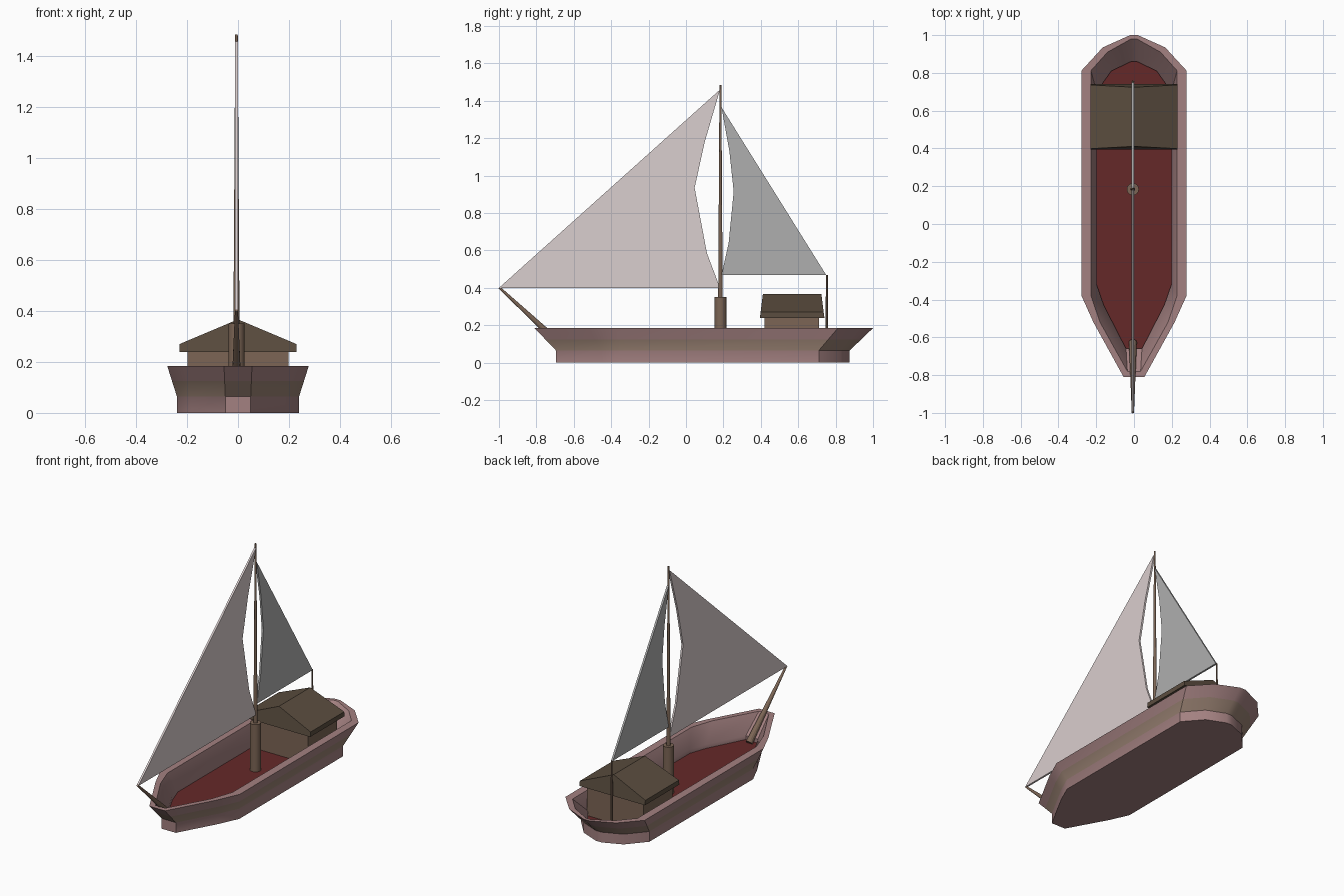
import bpy, bmesh
from mathutils import Vector

if "Cube" in bpy.data.objects:
    bpy.data.objects.remove(bpy.data.objects["Cube"])

CX = -0.006      # rig sits a hair left of centre
FLOOR = 0.05


def material(name, rgb):
    m = bpy.data.materials.new(name)
    m.diffuse_color = (*rgb, 1)
    m.use_nodes = True
    m.node_tree.nodes["Principled BSDF"].inputs["Base Color"].default_value = m.diffuse_color
    return m


PINK = material("hull_pink", (0.37, 0.22, 0.22))
TAN = material("hull_band", (0.31, 0.215, 0.165))
RED = material("deck_red", (0.13, 0.022, 0.022))
WOOD = material("wood", (0.20, 0.13, 0.09))
ROOF = material("roof_brown", (0.105, 0.075, 0.05))
JIB = material("sail_pale", (0.70, 0.62, 0.62))
MAIN = material("sail_grey", (0.43, 0.43, 0.43))


def finish(name, bm, *mats):
    bmesh.ops.recalc_face_normals(bm, faces=bm.faces)
    me = bpy.data.meshes.new(name)
    bm.to_mesh(me)
    bm.free()
    ob = bpy.data.objects.new(name, me)
    bpy.context.collection.objects.link(ob)
    for m in mats:
        me.materials.append(m)
    return ob


def smooth(ob):
    bpy.ops.object.select_all(action='DESELECT')
    ob.select_set(True)
    bpy.context.view_layer.objects.active = ob
    bpy.ops.object.shade_smooth_by_angle(angle=0.52)


def loft(bm, rings, mats=None, cap_start=True, cap_end=True):
    loops = [[bm.verts.new(p) for p in r] for r in rings]
    n = len(loops[0])
    for k, (a, b) in enumerate(zip(loops, loops[1:])):
        for i in range(n):
            j = (i + 1) % n
            f = bm.faces.new((a[i], a[j], b[j], b[i]))
            f.material_index = mats[k] if mats else 0
    if cap_start:
        bm.faces.new(loops[0][::-1])
    if cap_end:
        bm.faces.new(loops[-1])


def outline(half, z):
    # half outline from bow to stern, mirrored in x
    return [(x, y, z) for x, y in half] + [(-x, y, z) for x, y in reversed(half)]


def mix(a, b, t):
    return [tuple(p + (q - p) * t for p, q in zip(u, v)) for u, v in zip(a, b)]


# Hull: solid-walled shell lofted through half outlines
keel = [(.05, -.695), (.185, -.45), (.24, -.33), (.24, .71), (.14, .825), (.02, .875)]
rim = [(.055, -.81), (.215, -.52), (.278, -.38), (.278, .812), (.165, .935), (.02, 1.0)]
lip = [(.035, -.78), (.18, -.52), (.228, -.38), (.228, .812), (.14, .91), (.015, .98)]
well = [(.042, -.66), (.16, -.43), (.198, -.32), (.198, .70), (.12, .81), (.015, .86)]
bm = bmesh.new()
loft(bm, [outline(keel, 0), outline(keel, .065),
          outline(mix(keel, rim, .5), .125), outline(rim, .185),
          outline(lip, .185), outline(well, .075), outline(well, FLOOR)],
     mats=[0, 1, 0, 0, 0, 0], cap_end=False)
smooth(finish("hull", bm, PINK, TAN))

# Deck floor
bm = bmesh.new()
bm.faces.new([bm.verts.new(p) for p in outline(well, FLOOR)])
finish("deck", bm, RED)

# Cabin walls
bm = bmesh.new()
loft(bm, [[(-.198, .42, z), (.198, .42, z), (.198, .71, z), (-.198, .71, z)]
          for z in (FLOOR, .24)])
finish("cabin", bm, WOOD)

# Gable roof with slightly sloped ends
section = [(-.23, .24, 0), (.23, .24, 0), (.23, .27, .004), (0, .367, .016), (-.23, .27, .004)]
bm = bmesh.new()
loft(bm, [[(x, .395 + d, z) for x, z, d in section],
          [(x, .74 - d, z) for x, z, d in section]])
finish("cabin_roof", bm, ROOF)


# Spars: tapered poles between two points
def pole(name, a, b, r1, r2, sides=12):
    a, b = Vector((CX, *a)), Vector((CX, *b))
    d = b - a
    bm = bmesh.new()
    bmesh.ops.create_cone(bm, cap_ends=True, segments=sides, radius1=r1,
                          radius2=r2, depth=d.length)
    ob = finish(name, bm, WOOD)
    ob.rotation_mode = 'QUATERNION'
    ob.rotation_quaternion = d.to_track_quat('Z', 'Y')
    ob.location = (a + b) / 2
    smooth(ob)


pole("mast_base", (.184, FLOOR), (.184, .35), .032, .032, 16)
pole("mast", (.184, .34), (.184, 1.485), .012, .005)
pole("bowsprit", (-.625, .055), (-.998, .402), .021, .006)
pole("stern_post", (.753, FLOOR), (.753, .468), .008, .005, 8)


# Sails: thin flat panels with a hollow edge toward the mast
def sail(name, pts, mat):
    bm = bmesh.new()
    loft(bm, [[(CX + s * .006, y, z) for y, z in pts] for s in (-1, 1)])
    finish(name, bm, mat)


sail("front_sail", [(-1, .4), (.182, .4), (.112, .585), (.046, .935),
                    (.10, 1.18), (.182, 1.46)], JIB)
sail("rear_sail", [(.75, .468), (.19, .468), (.228, .64), (.255, .915),
                   (.232, 1.13), (.19, 1.365)], MAIN)
